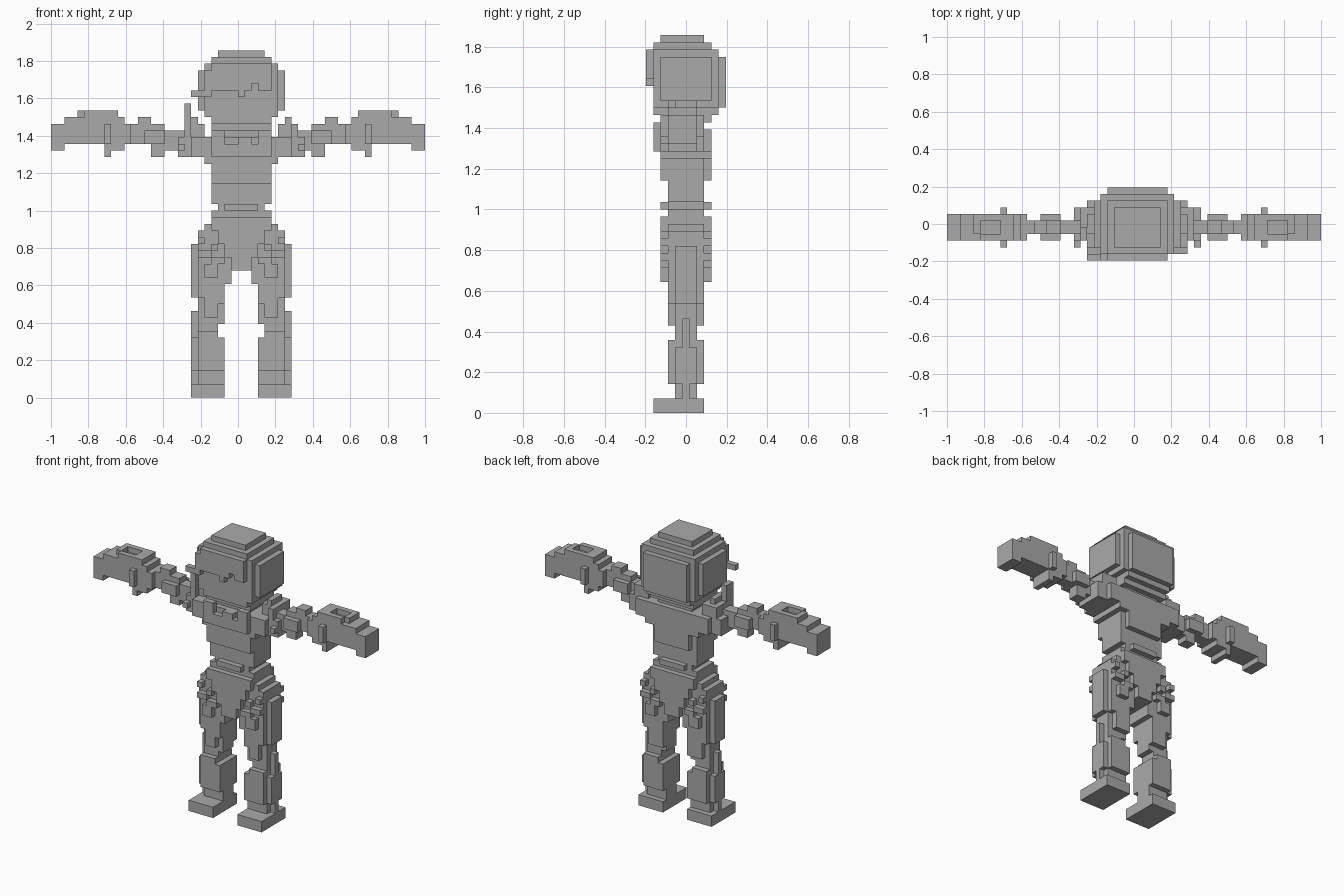
import bpy
import bmesh
from math import radians
from mathutils import Vector

cube = bpy.data.objects.get("Cube")
if cube:
    bpy.data.objects.remove(cube, do_unlink=True)

UNIT = 2 / 56  # edge of one small block

grey = bpy.data.materials.new("plain grey")
grey.use_nodes = True
grey.diffuse_color = (0.4, 0.4, 0.4, 1)
grey.node_tree.nodes["Principled BSDF"].inputs["Base Color"].default_value = (0.4, 0.4, 0.4, 1)


def fill(boxes, holes=()):
    """Set of block cells covered by boxes (x0, x1, y0, y1, z0, z1), less the holes."""
    def cells(group):
        return {(x, y, z) for a, b, c, d, e, f in group
                for x in range(a, b) for y in range(c, d) for z in range(e, f)}
    return cells(boxes) - cells(holes)


def mirror(cells, shift):
    """Mirror cells across x; shift 0 mirrors about the body's middle column."""
    return {(-x - shift, y, z) for x, y, z in cells}


def build(name, cells):
    """Skin the cells with their exposed faces and merge the flat areas."""
    bm = bmesh.new()
    corners = {}

    def corner(p):
        key = tuple(p)
        if key not in corners:
            corners[key] = bm.verts.new((key[0] * UNIT, (key[1] - 0.5) * UNIT, key[2] * UNIT))
        return corners[key]

    for cell in sorted(cells):
        for axis in range(3):
            u, v = Vector((0, 0, 0)), Vector((0, 0, 0))
            u[(axis + 1) % 3] = v[(axis + 2) % 3] = 1
            for side in (0, 1):
                near = list(cell)
                near[axis] += 2 * side - 1
                if tuple(near) in cells:
                    continue
                p = Vector(cell)
                p[axis] += side
                ring = [p, p + u, p + u + v, p + v]
                if not side:
                    ring.reverse()
                bm.faces.new([corner(q) for q in ring])
    bmesh.ops.dissolve_limit(bm, angle_limit=radians(1), verts=bm.verts, edges=bm.edges)
    mesh = bpy.data.meshes.new(name)
    bm.to_mesh(mesh)
    bm.free()
    mesh.materials.append(grey)
    obj = bpy.data.objects.new(name, mesh)
    bpy.context.collection.objects.link(obj)


# Head: stepped crown, rounded sides, chin and neck
build("head", fill([
    (-3, 4, -3, 3, 51, 52),
    (-4, 5, -4, 4, 50, 51),
    (-5, 6, -4, 5, 42, 50),
    (-6, 7, -3, 4, 43, 49),
    (-4, 5, -4, 6, 42, 49),
    (-4, 5, -4, 5, 41, 43),
    (-4, 5, -3, 4, 40, 41),
    (-3, 4, -2, 3, 38, 40),
]))

# Ragged fringe over the brow
build("fringe", fill([
    (-4, 5, -5, -4, 47, 50),
    (-5, -2, -5, -4, 46, 49),
    (-7, -4, -5, -4, 45, 46),
    (-2, 2, -5, -4, 46, 47),
    (0, 1, -5, -4, 45, 46),
    (3, 5, -5, -4, 46, 47),
]))

# Collar wrapped round the shoulders
build("collar", fill([
    (-5, 6, -3, 4, 35, 39),
    (-4, 5, -4, 4, 36, 39),
    (-4, -2, -4, -3, 38, 40),
    (3, 5, -4, -3, 38, 40),
], [(-2, 0, -4, -3, 38, 39), (2, 3, -4, -3, 38, 39)]))

# Torso with chest plate, back plate and belt
build("torso", fill([
    (-4, 5, -2, 3, 29, 36),
    (-4, 5, -3, -2, 32, 35),
    (-3, 4, 3, 4, 32, 38),
    (-3, 4, -2, 3, 28, 29),
    (-2, 3, -3, 4, 28, 29),
]))

# Pelvis with a plate that narrows downward
pelvis = [(-4, 5, -2, 3, 26, 28), (-5, 6, -2, 3, 24, 26), (-3, 4, -2, 3, 20, 24)]
for step in range(4):
    pelvis.append((step - 4, 5 - step, -3, 4, 25 - 2 * step, 27 - 2 * step))
build("pelvis", fill(pelvis))

# Legs
thigh = fill([
    (2, 7, -2, 3, 17, 25),
    (3, 7, -2, 3, 12, 17),
    (7, 8, -1, 2, 15, 23),
    (4, 6, -3, 4, 18, 20),
    (3, 5, -3, 4, 20, 21),
    (5, 7, -3, 4, 21, 22),
    (4, 5, -3, 4, 22, 23),
    (6, 7, -3, 4, 23, 24),
], [(6, 7, -2, -1, 12, 15), (6, 7, 2, 3, 12, 15), (3, 4, -2, -1, 12, 14)])
shin = fill([
    (3, 7, -1, 2, 11, 12),
    (4, 7, -1, 2, 9, 11),
    (7, 8, 0, 1, 2, 13),
    (3, 7, -2, 3, 4, 9),
    (4, 7, -2, 3, 9, 10),
    (7, 8, -1, 2, 4, 9),
    (3, 7, -1, 2, 2, 4),
])
foot = fill([(3, 8, -4, 3, 0, 2)])

# Arms
shoulder = fill([
    (6, 8, -3, 4, 36, 39),
    (6, 8, -1, 3, 39, 41),
    (7, 8, -1, 2, 41, 42),
    (8, 9, -2, 3, 37, 41),
    (8, 10, -2, 3, 36, 39),
    (9, 11, -1, 1, 37, 40),
    (9, 10, -3, 2, 37, 38),
])
forearm = fill([
    (10, 12, -1, 1, 37, 40),
    (11, 14, -2, 2, 38, 40),
    (11, 13, -1, 1, 36, 41),
    (13, 15, -1, 1, 38, 42),
    (14, 17, -1, 1, 38, 41),
])
hand = fill([
    (16, 18, -2, 2, 38, 41),
    (17, 19, -2, 2, 37, 42),
    (18, 24, -2, 2, 38, 43),
    (19, 20, -3, 3, 38, 41),
    (19, 20, -2, 2, 36, 38),
    (24, 26, -2, 2, 38, 42),
    (26, 28, -2, 2, 37, 41),
], [(20, 23, -1, 1, 42, 43), (23, 24, -2, -1, 42, 43)])

for part, cells, shift in (
        ("thigh", thigh, 0), ("shin", shin, 0), ("foot", foot, 0),
        ("shoulder", shoulder, 0), ("forearm", forearm, 1), ("hand", hand, 1)):
    build("left_" + part, cells)
    build("right_" + part, mirror(cells, shift))

# Upright spike on the right shoulder
build("shoulder_spike", fill([(-8, -7, -2, 0, 39, 44)]))
